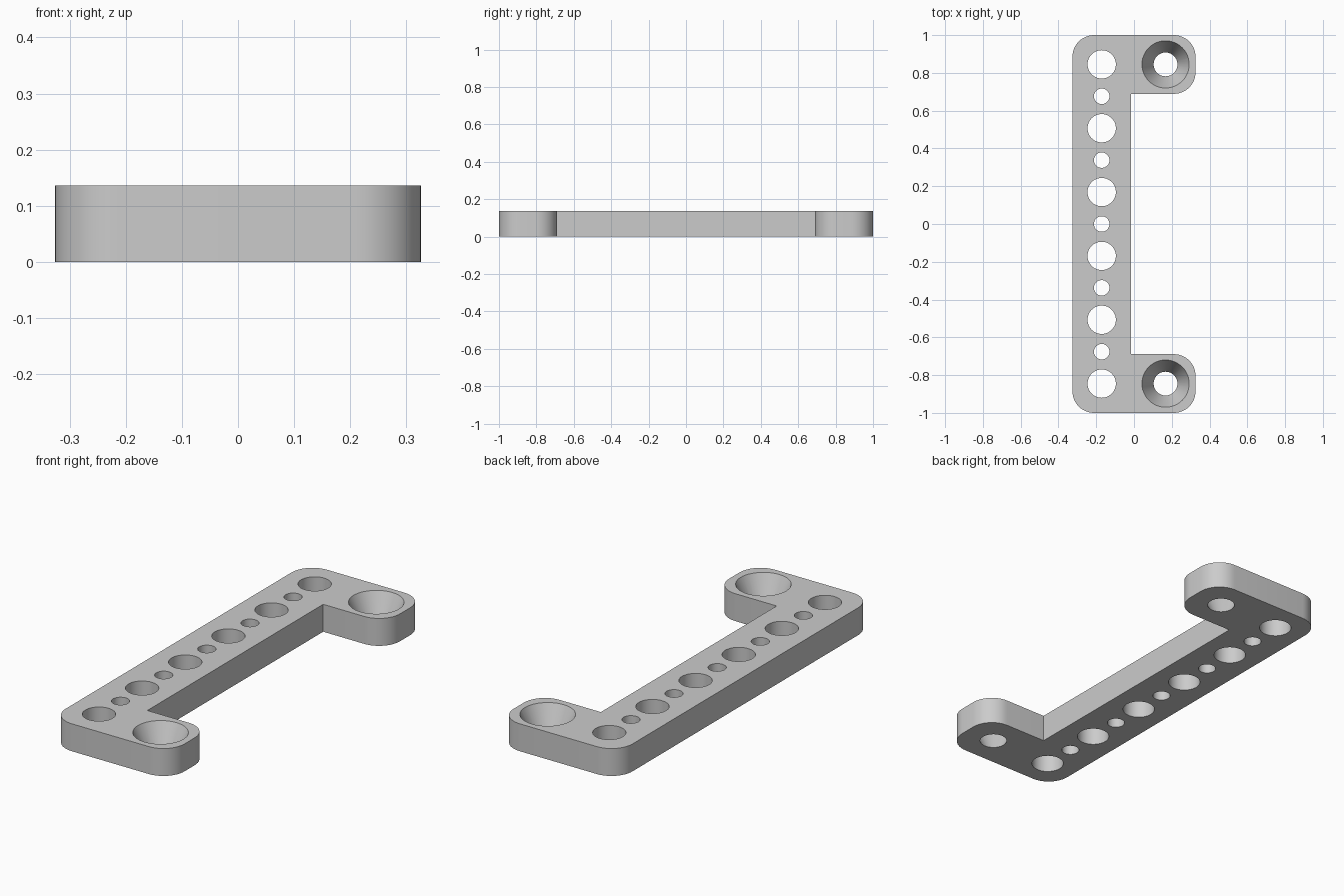
import bpy, bmesh, math
from mathutils import Matrix

cube = bpy.data.objects.get("Cube")
if cube:
    bpy.data.objects.remove(cube, do_unlink=True)

HEIGHT = 0.136      # plate thickness
HALF_X = 0.326
ARM = 0.311         # width of the bar and of both arms
CORNER = 0.115      # outer corner radius
PITCH = 0.169       # spacing of the hole row
HOLE_X = 0.169

grey = bpy.data.materials.new("plain grey")
grey.use_nodes = True
colour = (0.6, 0.6, 0.6, 1)
grey.diffuse_color = colour
grey.node_tree.nodes["Principled BSDF"].inputs["Base Color"].default_value = colour


def add_object(name, bm):
    mesh = bpy.data.meshes.new(name)
    bmesh.ops.recalc_face_normals(bm, faces=bm.faces)
    bm.to_mesh(mesh)
    bm.free()
    mesh.materials.append(grey)
    obj = bpy.data.objects.new(name, mesh)
    bpy.context.collection.objects.link(obj)
    return obj


def rounded_corner(x, y, start, steps=12):
    """Quarter arc ending at the outer corner (x, y), going counter-clockwise."""
    cx = x - math.copysign(CORNER, x)
    cy = y - math.copysign(CORNER, y)
    angles = [math.radians(start + 90 * i / steps) for i in range(steps + 1)]
    return [(cx + CORNER * math.cos(a), cy + CORNER * math.sin(a)) for a in angles]


def arm_end(y, start):
    """Free end of an arm: outer corner plus the matching inner one."""
    inner = y - math.copysign(ARM, y)
    cy = inner + math.copysign(CORNER, y)
    cx = HALF_X - CORNER
    angles = [math.radians(start + 90 * i / 12) for i in range(13)]
    return [(cx + CORNER * math.cos(a), cy + CORNER * math.sin(a)) for a in angles]


# C-shaped outline, counter-clockwise
inside_x = -HALF_X + ARM
outline = (rounded_corner(-HALF_X, -1, 180) + rounded_corner(HALF_X, -1, 270)
           + arm_end(-1, 0)
           + [(inside_x, -1 + ARM), (inside_x, 1 - ARM)]
           + arm_end(1, 270)
           + rounded_corner(HALF_X, 1, 0) + rounded_corner(-HALF_X, 1, 90))

# Plate body
bm = bmesh.new()
base = bm.faces.new([bm.verts.new((x, y, 0)) for x, y in outline])
top = bmesh.ops.extrude_face_region(bm, geom=[base])
bmesh.ops.translate(bm, vec=(0, 0, HEIGHT),
                    verts=[v for v in top["geom"] if isinstance(v, bmesh.types.BMVert)])
bracket = add_object("mounting_bracket", bm)

# Cutters: alternating row of holes, and a tapered screw hole in each arm
bm = bmesh.new()


def add_cutter(x, y, bottom, top):
    # extends one plate thickness past both faces is too narrow for a taper, so half
    extra = 0.5 * (top - bottom)
    bmesh.ops.create_cone(bm, cap_ends=True, segments=48,
                          radius1=bottom - extra, radius2=top + extra, depth=2 * HEIGHT,
                          matrix=Matrix.Translation((x, y, HEIGHT / 2)))


for i in range(-5, 6):
    radius = 0.075 if i % 2 else 0.041
    add_cutter(-HOLE_X - 0.002, i * PITCH, radius, radius)
for side in (-1, 1):
    add_cutter(HOLE_X - 0.002, side * 5 * PITCH, 0.063, 0.125)
cutter = add_object("hole_cutter", bm)
cutter.hide_render = True

# Cut the holes and bake the result
cut = bracket.modifiers.new("holes", "BOOLEAN")
cut.operation = "DIFFERENCE"
cut.solver = "EXACT"
cut.object = cutter
bpy.ops.object.select_all(action="DESELECT")
bpy.context.view_layer.objects.active = bracket
bracket.select_set(True)
bpy.ops.object.modifier_apply(modifier=cut.name)
bpy.data.objects.remove(cutter, do_unlink=True)
bpy.ops.object.shade_smooth_by_angle(angle=math.radians(30))
